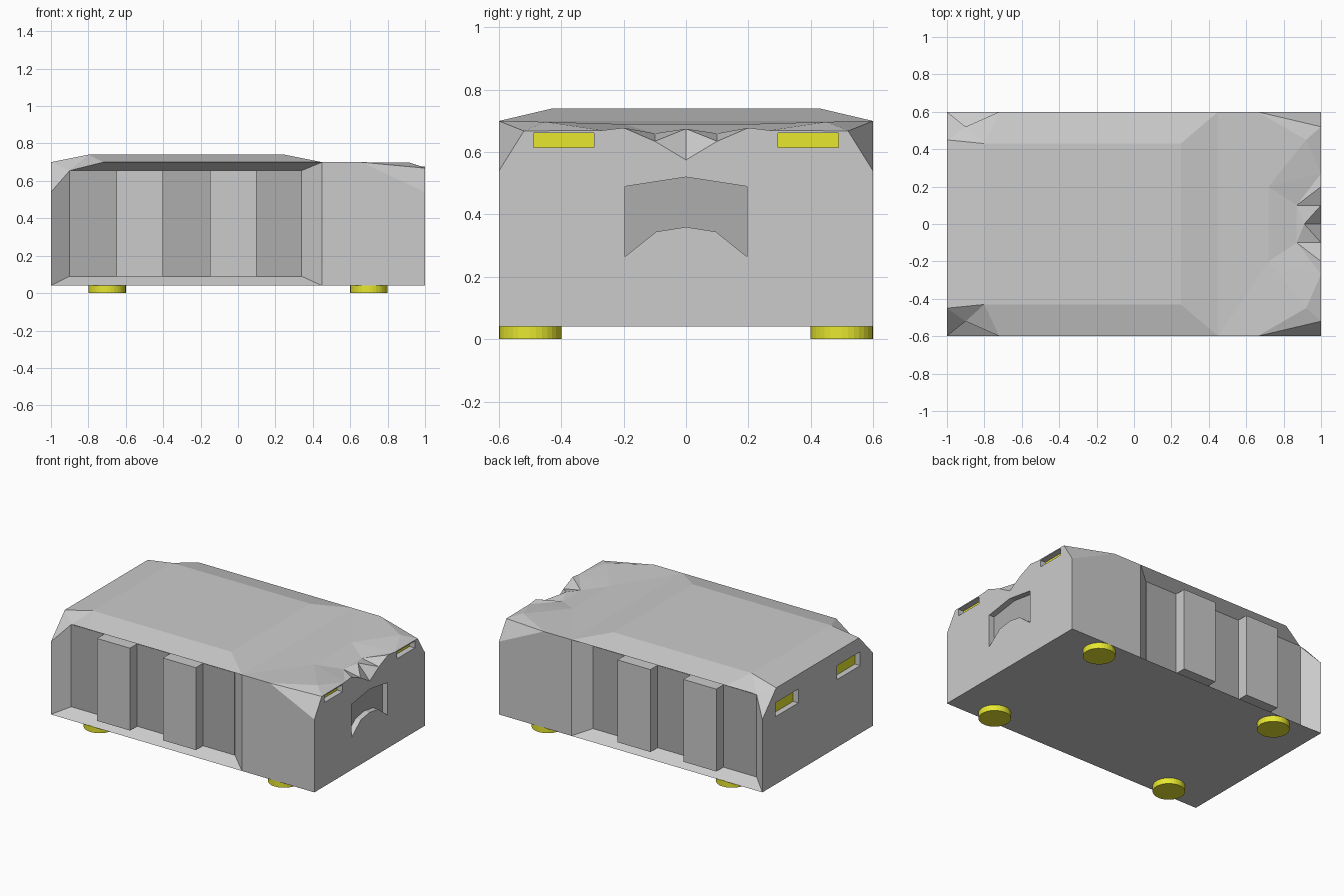
import bpy, bmesh
from mathutils import Vector
from mathutils.geometry import delaunay_2d_cdt

if "Cube" in bpy.data.objects:
    bpy.data.objects.remove(bpy.data.objects["Cube"])


def material(name, color):
    m = bpy.data.materials.new(name)
    m.diffuse_color = color
    m.use_nodes = True
    m.node_tree.nodes["Principled BSDF"].inputs["Base Color"].default_value = m.diffuse_color
    return m


yellow = material("yellow", (0.8, 0.8, 0.03, 1))
dark = material("dark_grey", (0.42, 0.42, 0.42, 1))


def finish(name, bm, mat=None):
    bmesh.ops.remove_doubles(bm, verts=bm.verts, dist=0.0005)
    bmesh.ops.recalc_face_normals(bm, faces=bm.faces)
    me = bpy.data.meshes.new(name)
    bm.to_mesh(me)
    bm.free()
    ob = bpy.data.objects.new(name, me)
    bpy.context.collection.objects.link(ob)
    if mat:
        me.materials.append(mat)
    return ob


def face(bm, pts):
    bm.faces.new([bm.verts.new(p) for p in pts])


def add_prism(bm, profile, x0, x1):
    """Extrude a (y, z) profile along x."""
    a = [bm.verts.new((x0, y, z)) for y, z in profile]
    b = [bm.verts.new((x1, y, z)) for y, z in profile]
    bm.faces.new(a)
    bm.faces.new(b[::-1])
    n = len(a)
    for i in range(n):
        bm.faces.new((a[i], b[i], b[(i + 1) % n], a[(i + 1) % n]))


def prism(name, profile, x0, x1, mat=None):
    bm = bmesh.new()
    add_prism(bm, profile, x0, x1)
    return finish(name, bm, mat)


def rect(y0, y1, z0, z1):
    return [(y0, z0), (y1, z0), (y1, z1), (y0, z1)]


# Roof points for the +y half, centre points last
half = [(-1, .45, .7), (-.9, .52, .655), (-.72, .6, .7), (.45, .6, .7), (.66, .6, .7),
        (1, .52, .668), (1, .27, .67), (1, .2, .678), (1, .1, .635),
        (-.8, .43, .74), (.25, .43, .74), (.92, .45, .697), (.72, .2, .69), (.87, .1, .66)]
mid = [(1, 0, .575), (.91, 0, .675), (.45, 0, .7)]
H = len(half)
roof = half + [(x, -y, z) for x, y, z in half] + mid
links = [(2, 3), (3, 10), (9, 10), (0, 9), (2, 9), (12, 13), (7, 13), (8, 13), (11, 5), (11, 4)]
edges = links + [(a + H, b + H) for a, b in links]
edges += [(9, 9 + H), (10, 10 + H)]
for s in (0, H):
    edges += [(3 + s, 2 * H + 2), (2 * H + 2, 12 + s), (8 + s, 2 * H + 1), (13 + s, 2 * H + 1)]
verts, _, tris, orig, _, _ = delaunay_2d_cdt([Vector(p[:2]) for p in roof], edges, [], 0, 1e-5)

# Main body shell
bm = bmesh.new()
for t in tris:
    face(bm, [(verts[i].x, verts[i].y, roof[orig[i][0]][2]) for i in t])
for s in (-1, 1):
    y, d = .6 * s, .52 * s
    i1, i2, i3, i4 = (-.9, d, .09), (.34, d, .09), (.34, d, .655), (-.9, d, .655)
    b0, b1, t1, t0 = (-1, y, .04), (.45, y, .04), (.45, y, .7), (-.72, y, .7)
    back, front = (-1, y, .54), (1, y, .54)
    face(bm, [b1, (1, y, .04), front, (.66, y, .7), t1])
    face(bm, [(.66, y, .7), front, (1, .52 * s, .668)])
    for f in ([b0, b1, i2, i1], [b1, t1, i3, i2], [i3, t1, t0, i4],
              [b0, i1, i4, back], [back, i4, (-1, .45 * s, .7)], [i1, i2, i3, i4]):
        face(bm, f)
rim = [(1, .6, .04), (1, .6, .54)] + half[5:9]
face(bm, rim + [mid[0]] + [(x, -y, z) for x, y, z in rim[::-1]])
face(bm, [(-1, -.6, .04), (-1, .6, .04), (-1, .6, .54), (-1, .45, .7), (-1, -.45, .7), (-1, -.6, .54)])
face(bm, [(-1, -.6, .04), (.45, -.6, .04), (1, -.6, .04), (1, .6, .04), (.45, .6, .04), (-1, .6, .04)])
body = finish("body", bm)

# Pockets for the lights and the grille
grille = [(-.195, .265), (-.195, .49), (0, .52), (.195, .49), (.195, .265),
          (.095, .345), (0, .36), (-.095, .345)]
front_lights = [rect(-.49, -.295, .615, .662), rect(.295, .49, .615, .662)]
rear_lights = [rect(-.46, -.21, .505, .6), rect(.21, .46, .505, .6)]
bm = bmesh.new()
for p in front_lights + [grille]:
    add_prism(bm, p, .955, 1.1)
for p in rear_lights:
    add_prism(bm, p, -1.1, -.955)
cutter = finish("pocket_cutter", bm)
cutter.hide_render = True
mod = body.modifiers.new("pockets", 'BOOLEAN')
mod.operation = 'DIFFERENCE'
mod.solver = 'EXACT'
mod.object = cutter
bpy.context.view_layer.objects.active = body
bpy.ops.object.modifier_apply(modifier=mod.name)
bpy.data.objects.remove(cutter)

# Inserts at the bottom of the pockets
prism("grille_panel", grille, .95, .96, dark)
for p in front_lights:
    prism("front_light", p, .95, .96, yellow)
for p in rear_lights:
    prism("rear_light", p, -.96, -.95, yellow)

# Side panels, pillars and feet
for s in (-1, 1):
    prism("side_panel", rect(.51 * s, .523 * s, .09, .655), -.9, .34, dark)
    for x in (-.65, -.15):
        prism("side_pillar", rect(.515 * s, .6 * s, .09, .655), x, x + .25)
    for x in (-.7, .7):
        bpy.ops.mesh.primitive_cylinder_add(vertices=32, radius=.1, depth=.042,
                                            location=(x, .5 * s, .021))
        foot = bpy.context.object
        foot.name = "foot"
        foot.data.materials.append(yellow)
